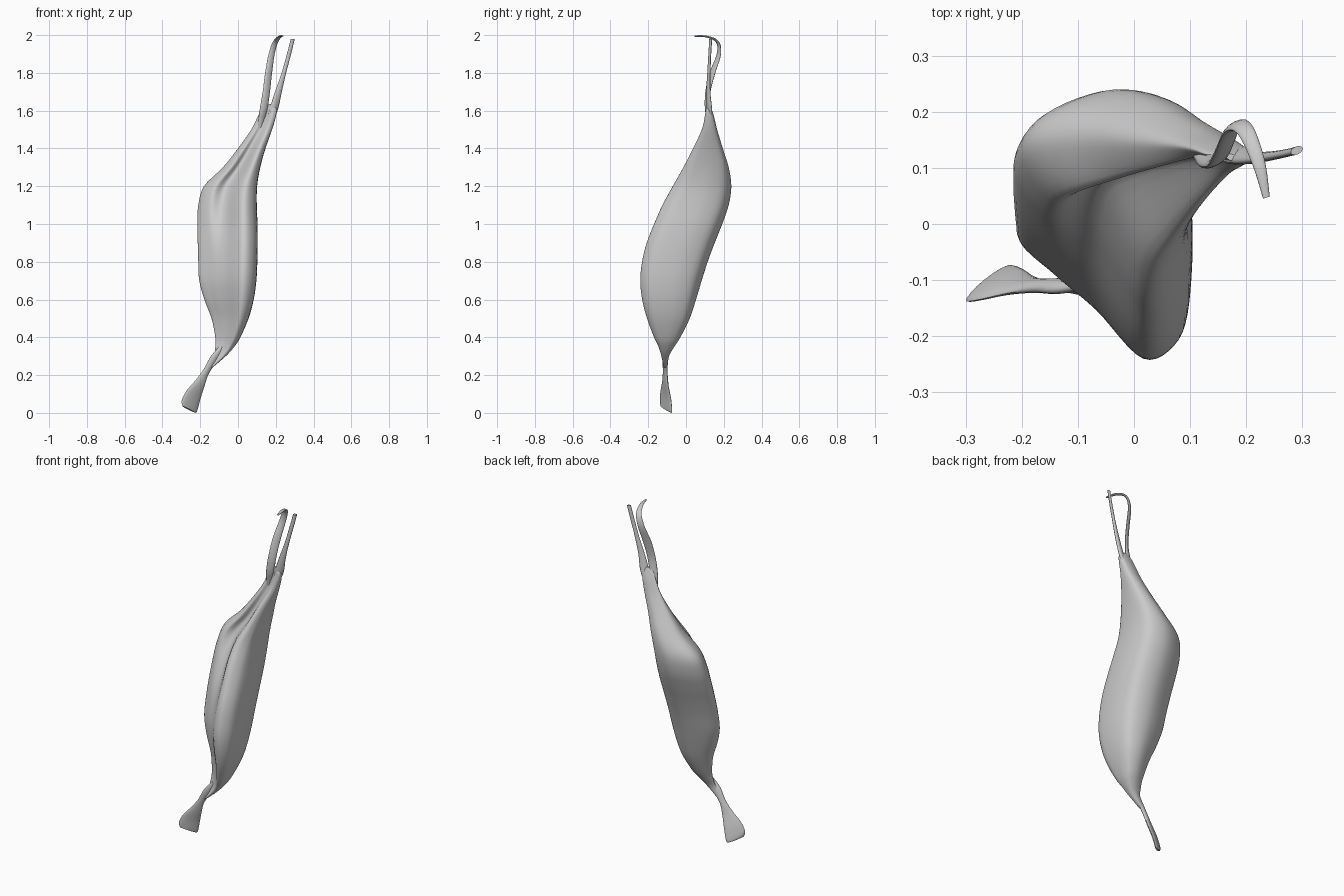
import bpy, bmesh, math
from mathutils import Vector

grey = bpy.data.materials.new("muscle_grey")
grey.diffuse_color = (0.6, 0.6, 0.6, 1)


def spline(pts, steps, closed=False):
    """Catmull-Rom through tuples of any length."""
    n, out = len(pts), []
    for i in range(n if closed else n - 1):
        if closed:
            p = [pts[(i + k) % n] for k in (-1, 0, 1, 2)]
        else:
            p = [pts[min(max(i + k, 0), n - 1)] for k in (-1, 0, 1, 2)]
        for s in range(steps):
            t = s / steps
            out.append(tuple(
                0.5 * (2 * b + (c - a) * t + (2 * a - 5 * b + 4 * c - d) * t * t
                       + (3 * b - a - 3 * c + d) * t ** 3)
                for a, b, c, d in zip(*p)))
    if not closed:
        out.append(tuple(pts[-1]))
    return out


def loft(name, rings):
    bm = bmesh.new()
    vs = [[bm.verts.new(p) for p in r] for r in rings]
    n = len(vs[0])
    for a, b in zip(vs, vs[1:]):
        for i in range(n):
            j = (i + 1) % n
            bm.faces.new((a[i], a[j], b[j], b[i]))
    bm.faces.new(vs[0])
    bm.faces.new(vs[-1])
    bmesh.ops.recalc_face_normals(bm, faces=bm.faces)
    me = bpy.data.meshes.new(name)
    bm.to_mesh(me)
    bm.free()
    me.materials.append(grey)
    ob = bpy.data.objects.new(name, me)
    bpy.context.collection.objects.link(ob)
    bpy.ops.object.select_all(action='DESELECT')
    ob.select_set(True)
    bpy.context.view_layer.objects.active = ob
    bpy.ops.object.shade_smooth_by_angle(angle=math.radians(50))


def ribbon(name, rows):
    """Flat strap; rows: centre xyz, half-width vector xyz, half thickness."""
    rows = spline(rows, 5)
    rings = []
    for i, r in enumerate(rows):
        c, w = Vector(r[:3]), Vector(r[3:6])
        tan = Vector(rows[min(i + 1, len(rows) - 1)][:3]) - Vector(rows[max(i - 1, 0)][:3])
        nrm = w.cross(tan).normalized() * r[6]
        rings.append([c + w * math.cos(a) + nrm * math.sin(a)
                      for a in (k * math.tau / 16 for k in range(16))])
    loft(name, rings)


# Belly: z, x min, x max, y min, y max, groove (small = deep hollow at front left)
levels = [
    (0.24, -0.165, -0.135, -0.118, -0.098, .45),
    (0.30, -0.130, -0.065, -0.130, -0.090, .45),
    (0.35, -0.120, -0.020, -0.145, -0.062, .45),
    (0.40, -0.120, 0.012, -0.168, -0.030, .45),
    (0.50, -0.140, 0.055, -0.205, 0.020, .45),
    (0.60, -0.178, 0.082, -0.230, 0.053, .45),
    (0.70, -0.205, 0.096, -0.240, 0.083, .45),
    (0.80, -0.210, 0.101, -0.230, 0.115, .43),
    (0.90, -0.213, 0.103, -0.205, 0.152, .38),
    (1.00, -0.215, 0.102, -0.165, 0.192, .3),
    (1.10, -0.210, 0.098, -0.120, 0.226, .2),
    (1.20, -0.180, 0.100, -0.065, 0.240, .1),
    (1.30, -0.080, 0.117, -0.010, 0.226, .08),
    (1.40, 0.000, 0.145, 0.040, 0.195, .1),
    (1.50, 0.070, 0.180, 0.085, 0.165, .15),
    (1.57, 0.105, 0.200, 0.100, 0.148, .2),
    (1.61, 0.125, 0.203, 0.106, 0.135, .2),
    (1.635, 0.150, 0.180, 0.113, 0.125, .2),
]
rings = []
for z, x0, x1, y0, y1, g in spline(levels, 4):
    shape = [(-1, .33), (-.74, .74), (.05, 1), (.72, .83), (.97, .35), (1, -.3),
             (.88, -.8), (.47, -1), (-.1, -g), (-.6, -.28 + .5 * g)]
    rings.append([((x0 + x1) / 2 + u * (x1 - x0) / 2,
                   (y0 + y1) / 2 + v * (y1 - y0) / 2, z)
                  for u, v in spline(shape, 6, True)])
loft("muscle_belly", rings)

# Lower tendon fanning out to a flat end
ribbon("lower_tendon", [
    (-.264, -.109, .020, .030, .025, -.016, .008),
    (-.258, -.106, .036, .040, .032, -.030, .010),
    (-.236, -.107, .095, .037, .027, -.022, .010),
    (-.200, -.109, .160, .024, .014, -.014, .010),
    (-.168, -.110, .220, .014, .008, -.010, .011),
    (-.125, -.110, .290, .018, .010, -.010, .012),
    (-.080, -.104, .350, .014, .008, -.006, .010),
])

# Straight upper tendon
ribbon("short_upper_tendon", [
    (.140, .130, 1.47, .010, .006, 0, .008),
    (.165, .126, 1.54, .016, .010, 0, .010),
    (.190, .122, 1.61, .022, .012, 0, .012),
    (.214, .118, 1.70, .018, .006, 0, .010),
    (.243, .121, 1.80, .012, .004, 0, .008),
    (.270, .126, 1.90, .011, .004, 0, .007),
    (.290, .131, 1.98, .010, .005, 0, .007),
])

# Hooked upper tendon
ribbon("long_upper_tendon", [
    (.110, .138, 1.46, .010, .006, 0, .008),
    (.123, .126, 1.54, .016, .009, 0, .010),
    (.136, .114, 1.61, .020, .010, 0, .011),
    (.150, .116, 1.70, .019, .012, 0, .008),
    (.162, .140, 1.80, .018, .014, 0, .008),
    (.178, .174, 1.90, .016, .010, 0, .007),
    (.199, .166, 1.965, .014, .006, 0, .006),
    (.222, .110, 1.992, .011, .004, 0, .005),
    (.236, .047, 1.995, .006, .002, 0, .004),
])
